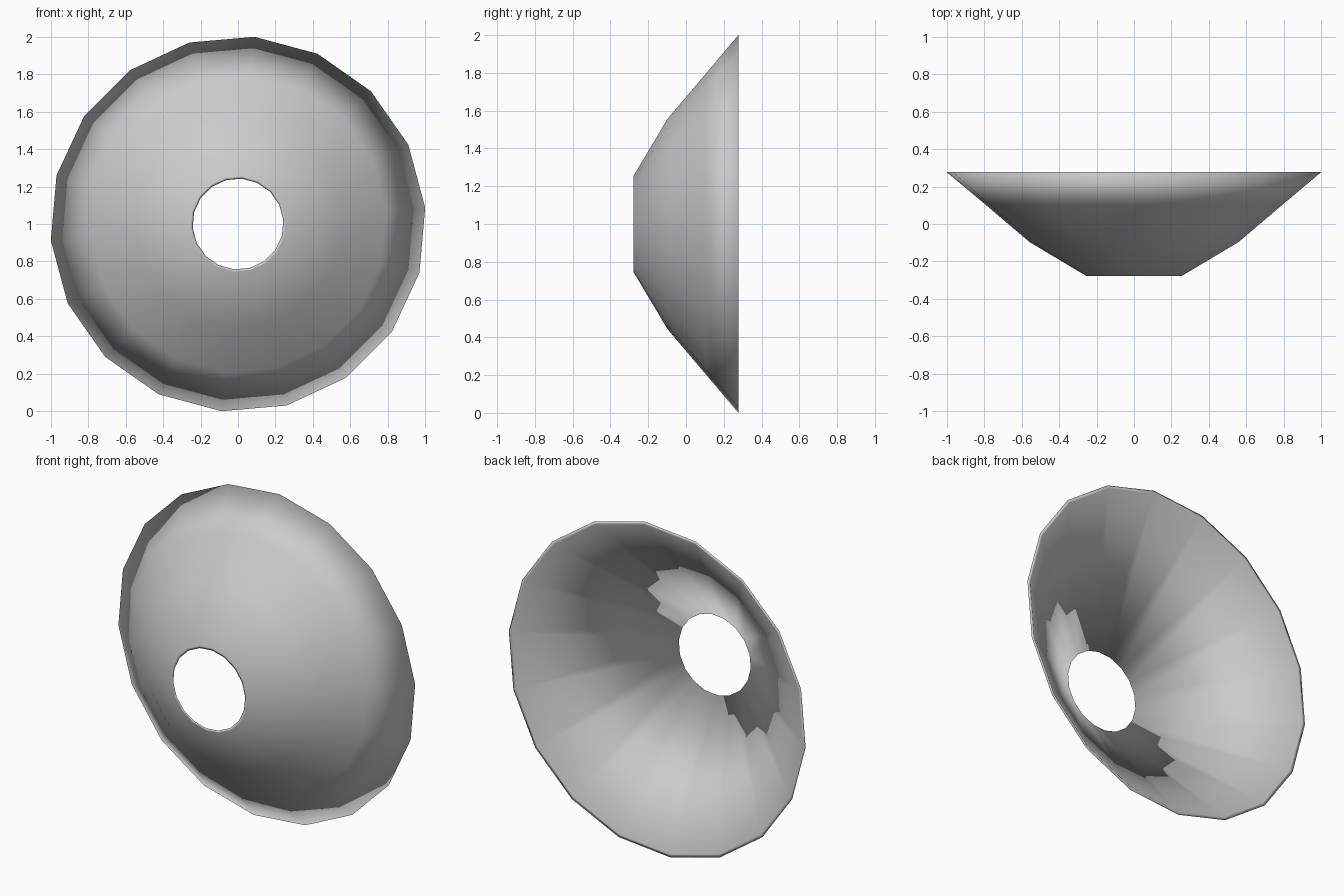
import bpy, bmesh, math

if "Cube" in bpy.data.objects:
    bpy.data.objects.remove(bpy.data.objects["Cube"])

SIDES = 18
OFFSET = math.radians(5)
CENTRE_Z = 1.0

# Closed cross-section (radius, y): curved outside, flat rim, straight inside, hole lip
profile = [(0.257, -0.277), (0.56, -0.097), (0.793, 0.1), (1.004, 0.277),
           (0.985, 0.277), (0.243, -0.277)]

bm = bmesh.new()


def ring(radius, y):
    verts = []
    for i in range(SIDES):
        a = OFFSET + math.tau * i / SIDES
        verts.append(bm.verts.new((radius * math.cos(a), y,
                                   CENTRE_Z + radius * math.sin(a))))
    return verts


# Spin the cross-section around the y axis
rings = [ring(r, y) for r, y in profile]
for k, a in enumerate(rings):
    b = rings[(k + 1) % len(rings)]
    for i in range(SIDES):
        j = (i + 1) % SIDES
        bm.faces.new((a[i], a[j], b[j], b[i])).smooth = True
bmesh.ops.recalc_face_normals(bm, faces=bm.faces)

# Dish-shaped shade
mesh = bpy.data.meshes.new("dish_shade")
bm.to_mesh(mesh)
bm.free()
shade = bpy.data.objects.new("dish_shade", mesh)
bpy.context.collection.objects.link(shade)
